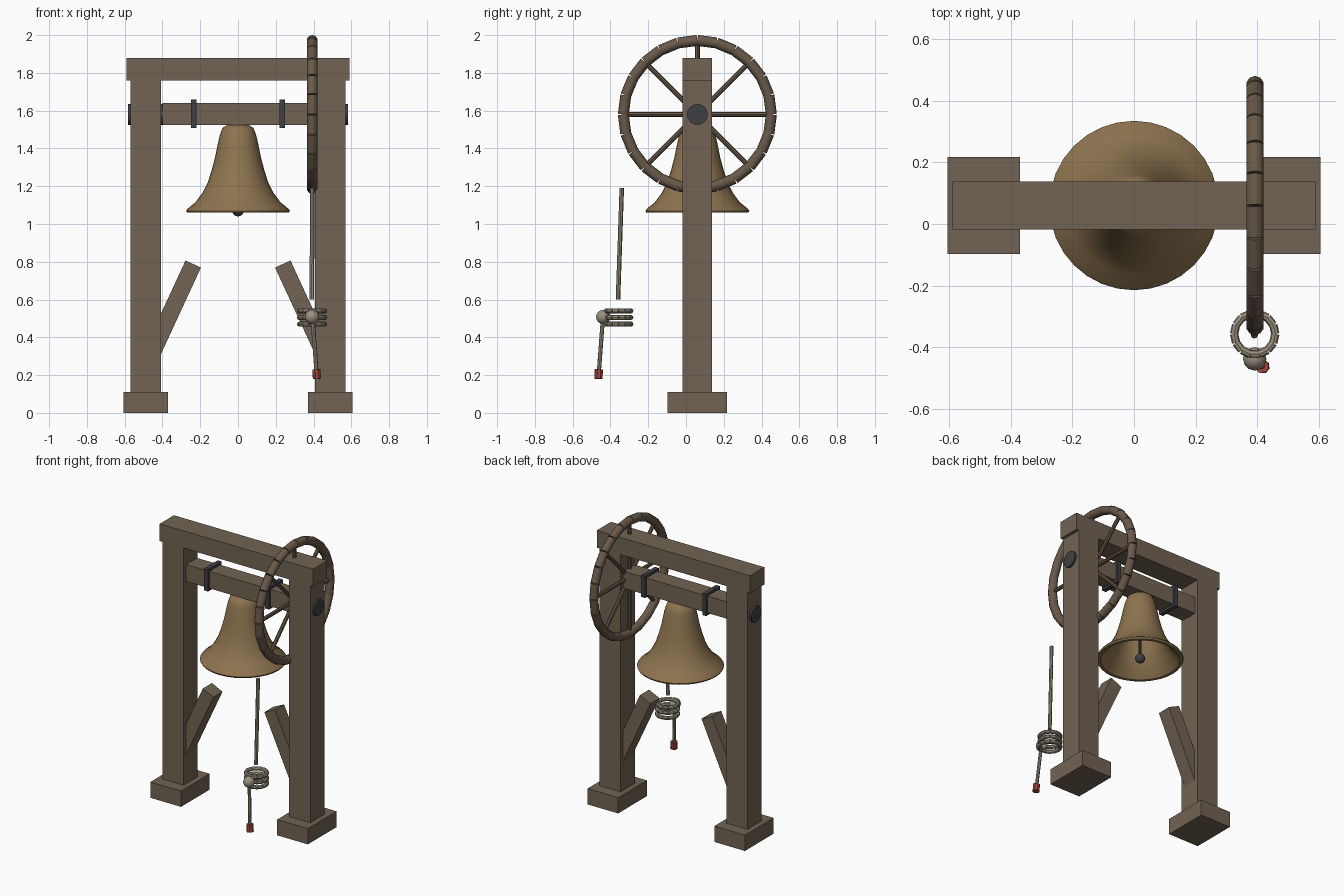
import bpy, bmesh
from math import pi, sin, cos, radians
from mathutils import Vector, Matrix

if "Cube" in bpy.data.objects:
    bpy.data.objects.remove(bpy.data.objects["Cube"])

CY = 0.06          # depth of the frame's centre plane
AXIS_Z = 1.58      # height of the swing axis
WX = 0.393         # wheel plane


def material(name, rgb):
    m = bpy.data.materials.new(name)
    m.diffuse_color = (*rgb, 1)
    m.use_nodes = True
    m.node_tree.nodes["Principled BSDF"].inputs["Base Color"].default_value = m.diffuse_color
    return m


WOOD = material("oak", (0.165, 0.125, 0.087))
WHEEL = material("wheel_wood", (0.14, 0.10, 0.067))
BRONZE = material("bronze", (0.27, 0.175, 0.08))
IRON = material("iron", (0.05, 0.05, 0.06))
ROPE = material("rope", (0.32, 0.28, 0.21))
RED = material("red_wool", (0.35, 0.06, 0.045))


def finish(bm, name, mat, smooth=False):
    me = bpy.data.meshes.new(name)
    bm.to_mesh(me)
    bm.free()
    me.materials.append(mat)
    ob = bpy.data.objects.new(name, me)
    bpy.context.collection.objects.link(ob)
    if smooth:
        bpy.context.view_layer.objects.active = ob
        ob.select_set(True)
        bpy.ops.object.shade_smooth_by_angle(angle=radians(40))
        ob.select_set(False)
    return ob


def box(name, centre, size, mat, tilt=0):
    bm = bmesh.new()
    bmesh.ops.create_cube(bm, size=1, matrix=Matrix.Translation(centre)
                          @ Matrix.Rotation(tilt, 4, 'Y') @ Matrix.Diagonal((*size, 1)))
    return finish(bm, name, mat)


def add_rod(bm, a, b, r, sides):
    a, b = Vector(a), Vector(b)
    d = b - a
    m = Matrix.Translation((a + b) / 2) @ d.to_track_quat('Z', 'Y').to_matrix().to_4x4()
    bmesh.ops.create_cone(bm, cap_ends=True, segments=sides, radius1=r, radius2=r,
                          depth=d.length, matrix=m)


def rod(name, a, b, r, mat, sides=8):
    bm = bmesh.new()
    add_rod(bm, a, b, r, sides)
    return finish(bm, name, mat, True)


def ball(name, centre, r, mat):
    bm = bmesh.new()
    bmesh.ops.create_uvsphere(bm, u_segments=12, v_segments=8, radius=r,
                              matrix=Matrix.Translation(centre))
    return finish(bm, name, mat, True)


def segmented_ring(name, point, count, r, mat, sides):
    # ring made of separate straight pieces
    bm = bmesh.new()
    for i in range(count):
        add_rod(bm, point(2 * pi * i / count), point(2 * pi * (i + 1) / count), r, sides)
    return finish(bm, name, mat, True)


# timber frame, mirrored left and right
for s, side in ((-1, "left"), (1, "right")):
    box(f"{side}_foot", (s * 0.488, CY, 0.055), (0.236, 0.315, 0.11), WOOD)
    box(f"{side}_post", (s * 0.488, CY, 0.935), (0.163, 0.156, 1.65), WOOD)
    low, high = Vector((s * 0.488, CY, 0.245)), Vector((s * 0.237, CY, 0.788))
    box(f"{side}_brace", (low + high) / 2, (0.09, 0.1, (high - low).length), WOOD,
        tilt=-s * 0.433)
    rod(f"{side}_axle", (s * 0.39, CY, AXIS_Z), (s * 0.583, CY, AXIS_Z), 0.055, IRON, 16)
    box(f"{side}_strap", (s * 0.235, CY, AXIS_Z + 0.003), (0.03, 0.15, 0.152), IRON)
box("top_beam", (0, CY, 1.82), (1.18, 0.156, 0.12), WOOD)
box("headstock", (0, CY, AXIS_Z + 0.002), (0.8, 0.12, 0.118), WOOD)

# bell: outer profile, lip, then inner wall
profile = [(0, 1.525), (0.06, 1.523), (0.083, 1.507), (0.098, 1.465), (0.11, 1.41),
           (0.122, 1.35), (0.138, 1.29), (0.16, 1.22), (0.188, 1.165), (0.225, 1.115),
           (0.268, 1.08), (0.275, 1.07), (0.27, 1.06), (0.25, 1.06), (0.205, 1.105),
           (0.165, 1.165), (0.138, 1.22), (0.115, 1.29), (0.09, 1.40), (0.07, 1.47),
           (0, 1.49)]
bm = bmesh.new()
verts = [bm.verts.new((r, 0, z)) for r, z in profile]
edges = [bm.edges.new(p) for p in zip(verts, verts[1:])]
bmesh.ops.spin(bm, geom=verts + edges, cent=(0, 0, 0), axis=(0, 0, 1),
               angle=2 * pi, steps=32)
bmesh.ops.remove_doubles(bm, verts=bm.verts, dist=1e-4)
bmesh.ops.recalc_face_normals(bm, faces=bm.faces)
bmesh.ops.translate(bm, verts=bm.verts, vec=(0, CY, 0))
finish(bm, "bell", BRONZE, True)

# clapper
rod("clapper_rod", (0, CY, 1.5), (0, CY, 1.08), 0.01, IRON)
ball("clapper_ball", (0, CY, 1.072), 0.032, IRON)


# wheel
def wheel_point(a, r=0.392):
    return (WX, CY + r * cos(a), AXIS_Z + r * sin(a))


segmented_ring("wheel_rim", wheel_point, 24, 0.029, WHEEL, 10)
bm = bmesh.new()
for i in range(8):
    add_rod(bm, wheel_point(i * pi / 4, 0.02), wheel_point(i * pi / 4, 0.38), 0.013, 8)
finish(bm, "wheel_spokes", WHEEL, True)

# rope, coil, knot and red tail end
rod("rope", (WX, -0.34, 1.19), (0.391, -0.36, 0.60), 0.012, ROPE)
for i in range(3):
    segmented_ring(f"rope_coil_{i + 1}",
                   lambda a: (0.392 + 0.067 * cos(a), -0.357 + 0.067 * sin(a),
                              0.47 + 0.035 * i), 14, 0.0135, ROPE, 8)
ball("rope_knot", (0.392, -0.438, 0.508), 0.038, ROPE)
rod("rope_tail", (0.395, -0.44, 0.50), (0.415, -0.461, 0.22), 0.011, ROPE)
rod("red_tassel", (0.415, -0.462, 0.23), (0.418, -0.463, 0.18), 0.023, RED)
